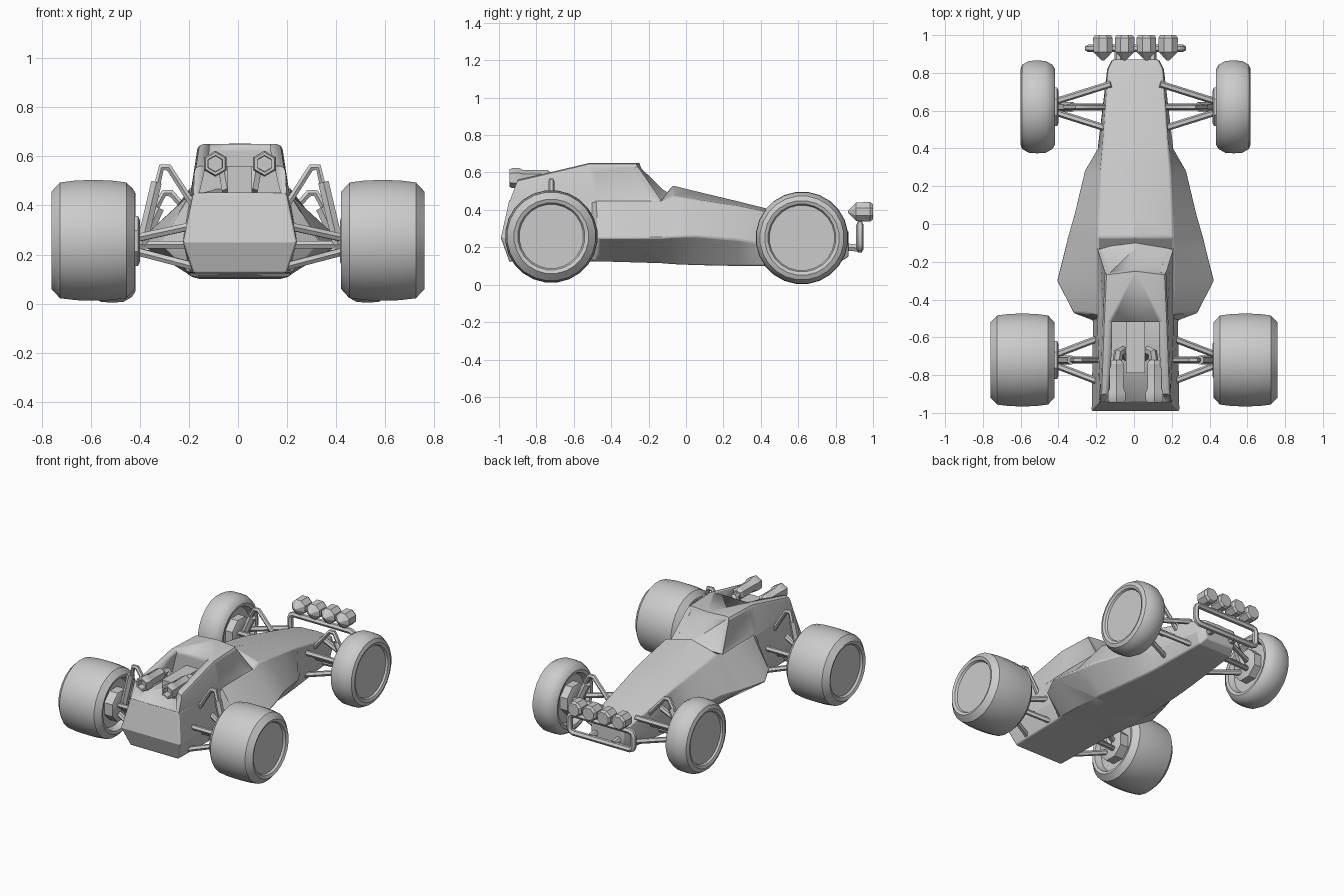
import bpy, bmesh, math
from mathutils import Vector

if "Cube" in bpy.data.objects:
    bpy.data.objects.remove(bpy.data.objects["Cube"])

OFF = 0.008   # bodywork sits a hair off centre
grey = bpy.data.materials.new("plain grey")
grey.diffuse_color = (0.6, 0.6, 0.6, 1)
grey.use_nodes = True
grey.node_tree.nodes["Principled BSDF"].inputs["Base Color"].default_value = grey.diffuse_color


def finish(ob, angle=30):
    ob.data.materials.clear()
    ob.data.materials.append(grey)
    bpy.ops.object.select_all(action='DESELECT')
    ob.select_set(True)
    bpy.context.view_layer.objects.active = ob
    bpy.ops.object.shade_smooth_by_angle(angle=math.radians(angle))
    return ob


def build(name, bm, angle=30):
    bmesh.ops.recalc_face_normals(bm, faces=bm.faces)
    me = bpy.data.meshes.new(name)
    bm.to_mesh(me)
    bm.free()
    ob = bpy.data.objects.new(name, me)
    bpy.context.collection.objects.link(ob)
    return finish(ob, angle)


def loft(bm, rings):
    """Skin closed rings of points and cap both ends."""
    vs = [[bm.verts.new(p) for p in r] for r in rings]
    n = len(vs[0])
    for a, b in zip(vs, vs[1:]):
        for i in range(n):
            bm.faces.new((a[i], a[(i + 1) % n], b[(i + 1) % n], b[i]))
    bm.faces.new(vs[0])
    bm.faces.new(vs[-1])


def lathe(name, profile, centre, axis='x', sign=1, n=24, angle=30):
    """Rings of (position, radius) along the axis."""
    rings = []
    for p, r in profile:
        ring = []
        for i in range(n):
            t = 2 * math.pi * (i + 0.5) / n
            u, w = r * math.cos(t), r * math.sin(t)
            v = Vector((sign * p, u, w)) if axis == 'x' else Vector((u, p, w))
            ring.append(v + Vector(centre))
        rings.append(ring)
    bm = bmesh.new()
    loft(bm, rings)
    return build(name, bm, angle)


def tube(name, pts, r, cyclic=False, res=1):
    cu = bpy.data.curves.new(name, 'CURVE')
    cu.dimensions = '3D'
    cu.bevel_depth = r
    cu.bevel_resolution = res
    cu.use_fill_caps = True
    sp = cu.splines.new('POLY')
    sp.points.add(len(pts) - 1)
    for q, p in zip(sp.points, pts):
        q.co = (*p, 1)
    sp.use_cyclic_u = cyclic
    ob = bpy.data.objects.new(name, cu)
    bpy.context.collection.objects.link(ob)
    bpy.ops.object.select_all(action='DESELECT')
    ob.select_set(True)
    bpy.context.view_layer.objects.active = ob
    bpy.ops.object.convert(target='MESH')
    return finish(bpy.context.view_layer.objects.active, 50)


# Lower body: y, ridge z, shoulder x z, widest x z, floor x z
sections = [
    (0.87, 0.285, 0.12, 0.28, 0.125, 0.21, 0.11, 0.15),
    (0.82, 0.305, 0.145, 0.295, 0.15, 0.20, 0.13, 0.12),
    (0.40, 0.415, 0.175, 0.395, 0.20, 0.22, 0.16, 0.10),
    (0.28, 0.445, 0.185, 0.42, 0.27, 0.24, 0.17, 0.10),
    (0.05, 0.50, 0.195, 0.455, 0.325, 0.26, 0.19, 0.105),
    (-0.07, 0.53, 0.20, 0.475, 0.36, 0.255, 0.20, 0.11),
    (-0.13, 0.46, 0.20, 0.45, 0.375, 0.25, 0.20, 0.115),
    (-0.30, 0.45, 0.20, 0.45, 0.418, 0.25, 0.21, 0.12),
    (-0.47, 0.45, 0.20, 0.45, 0.33, 0.25, 0.21, 0.125),
    (-0.51, 0.45, 0.20, 0.45, 0.225, 0.25, 0.20, 0.125),
    (-0.945, 0.45, 0.19, 0.45, 0.232, 0.25, 0.19, 0.125),
]
rings = []
for y, rz, sx, sz, wx, wz, fx, fz in sections:
    yw = y - 0.045 if y < -0.9 else y
    half = [(sx, y, sz), (wx, yw, wz), (fx, y, fz)]
    rings.append([(OFF, y, rz)] + [(OFF + a, b, c) for a, b, c in half]
                 + [(OFF, y, fz)] + [(OFF - a, b, c) for a, b, c in half[::-1]])
for p in (4, 0):      # keep the tail panel flat below its crease
    x, y, z = rings[-1][p]
    rings[-1][p] = (x, y, z)
bm = bmesh.new()
loft(bm, rings[:-1] + [rings[-1]])
tail = max(bm.faces, key=lambda f: -f.calc_center_median().y)
bm.faces.remove(tail)
bm.verts.ensure_lookup_table()
t = list(bm.verts)[-8:]
for f in ((0, 1, 7), (1, 2, 6, 7), (2, 3, 5, 6), (3, 4, 5)):
    bm.faces.new([t[i] for i in f])
body = build("lower_body", bm, 22)

# Cabin with inset windows
bm = bmesh.new()
half = {'A': (0.185, -0.90, 0.56), 'a': (0.19, -0.945, 0.44), 'B': (0.17, -0.52, 0.65),
        'b': (0.203, -0.52, 0.44), 'C': (0.158, -0.27, 0.65), 'D': (0.203, -0.125, 0.44)}
R = {k: bm.verts.new((OFF + x, y, z)) for k, (x, y, z) in half.items()}
L = {k: bm.verts.new((OFF - x, y, z)) for k, (x, y, z) in half.items()}
C0 = bm.verts.new((OFF, -0.25, 0.652))
D0 = bm.verts.new((OFF, -0.10, 0.495))
for S in (R, L):
    bm.faces.new((S['A'], S['B'], S['b'], S['a']))
    bm.faces.new((S['B'], S['C'], S['D'], S['b']))
    bm.faces.new((S['C'], C0, D0, S['D']))
bm.faces.new((R['A'], R['B'], L['B'], L['A']))
bm.faces.new((R['B'], R['C'], C0, L['C'], L['B']))
bm.faces.new((R['A'], R['a'], L['a'], L['A']))
bm.faces.new((R['a'], R['b'], R['D'], D0, L['D'], L['b'], L['a']))
bmesh.ops.recalc_face_normals(bm, faces=bm.faces)
roof = [e for e in bm.edges if all(v.co.z > 0.54 for v in e.verts)
        and len({v.co.x > OFF for v in e.verts}) == 1 and abs(e.verts[0].co.x - OFF) > 0.05
        and abs(e.verts[1].co.x - OFF) > 0.05]
bmesh.ops.bevel(bm, geom=roof, offset=0.02, segments=2, profile=0.5, affect='EDGES')
bm.normal_update()
big = [f for f in bm.faces if f.calc_area() > 0.012]
for side in (1, -1):
    win = [f for f in big if f.normal.x * side > 0.8 and -0.5 < f.calc_center_median().y]
    bmesh.ops.inset_region(bm, faces=win, thickness=0.035, depth=-0.012, use_even_offset=True)
screen = [f for f in big if f.is_valid and f.normal.y > 0.4 and f.normal.z > 0]
bmesh.ops.inset_region(bm, faces=screen, thickness=0.03, depth=-0.01, use_even_offset=True)
cabin = build("cabin", bm)

# Open engine bay cut through the rear of the cabin
bm = bmesh.new()
prof = [(-0.165, 0.452), (0.165, 0.452), (0.125, 0.62), (0.125, 0.8), (-0.125, 0.8), (-0.125, 0.62)]
loft(bm, [[(OFF + x, y, z) for x, z in prof] for y in (-1.1, -0.52)])
cutter = build("bay_cutter", bm)
cutter.hide_render = True
cutter.hide_set(True)
mod = cabin.modifiers.new("bay", 'BOOLEAN')
mod.operation = 'DIFFERENCE'
mod.object = cutter
mod.solver = 'EXACT'

bev = body.modifiers.new("soft edges", 'BEVEL')
bev.width, bev.segments, bev.angle_limit = 0.008, 2, math.radians(40)

# Engine block in the bay
bm = bmesh.new()
loft(bm, [[(OFF + x, y, z) for x, y in ((-.05, -.79), (.05, -.79), (.05, -.52), (-.05, -.52))]
          for z in (0.44, 0.56)])
build("engine_block", bm)

# Wheels: (x from centre, radius), hub plates
rear_tyre = [(.738, .165), (.738, .172), (.752, .18), (.76, .20), (.725, .238), (.66, .246),
             (.59, .248), (.52, .246), (.455, .238), (.42, .20), (.425, .18), (.47, .165)]
front_tyre = [(.59, .165), (.59, .175), (.603, .182), (.61, .20), (.60, .225), (.565, .245),
              (.52, .248), (.475, .245), (.44, .225), (.425, .20), (.43, .18), (.47, .165)]
for s, side in ((1, "right"), (-1, "left")):
    lathe("rear_wheel_" + side, rear_tyre, (0, -0.72, 0.258), sign=s)
    lathe("front_wheel_" + side, front_tyre, (OFF, 0.62, 0.25), sign=s)
    for end, yc in (("rear", -0.72), ("front", 0.62)):
        lathe(f"{end}_hub_{side}", [(.407, .09), (.415, .11), (.48, .11)], (OFF, yc, 0.255), sign=s, n=8)

        # Suspension arms, damper and top link
        def P(x, y, z):
            return (OFF + s * x, yc + y, z)
        bx = 0.18 if end == "rear" else 0.13
        for dy in (-0.11, 0.11):
            tube(f"{end}_lower_arm_{side}", [P(bx, dy * 1.1, 0.15), P(0.41, dy * 0.3, 0.21)], 0.018)
            tube(f"{end}_upper_arm_{side}", [P(bx, dy * 1.1, 0.32), P(0.41, dy * 0.3, 0.27)], 0.018)
        tube(f"{end}_axle_{side}", [P(bx, 0, 0.24), P(0.42, 0, 0.24)], 0.018)
        tx, tz = (0.32, 0.555) if end == "rear" else (0.31, 0.45)
        tube(f"{end}_damper_{side}", [P(0.40, 0, 0.24), P(tx + 0.02, 0, tz - 0.06)], 0.025)
        tube(f"{end}_damper_rod_{side}", [P(0.37, 0, 0.34), P(tx, 0, tz), P(tx - 0.03, 0, tz),
                                          P(bx, 0, tz - 0.17)], 0.016)

    # Exhausts rising out of the bay
    ex = OFF + s * 0.1
    tube("exhaust_pipe_" + side, [(OFF + s * .05, -.70, .46), (OFF + s * .065, -.67, .54),
                                  (OFF + s * .09, -.68, .57), (ex, -.76, .56)], 0.026)
    lathe("muffler_" + side, [(-.90, .032), (-.945, .034), (-.945, .046), (-.93, .053), (-.89, .053),
                              (-.87, .043), (-.74, .043), (-.72, .028)], (ex, 0, 0.57), 'y', n=6)

# Front bumper loop and mounts
loop = []
for cx, cz, a0 in ((.22, .29, 0), (-.22, .29, 90), (-.22, .22, 180), (.22, .22, 270)):
    for k in range(3):
        a = math.radians(a0 + 45 * k)
        loop.append((OFF + cx + .03 * math.cos(a), .93, cz + .03 * math.sin(a)))
tube("bumper_loop", loop, 0.02, cyclic=True)
for x in (-0.09, 0.09):
    tube("bumper_mount", [(OFF + x, 0.82, 0.205), (OFF + x, 0.93, 0.195)], 0.022)

# Row of four lamps on short posts
for i in range(4):
    x = OFF + (i - 1.5) * 0.115
    lathe("lamp", [(.865, .006), (.91, .054), (.985, .056), (1.0, .045)], (x, 0, 0.39), 'y', n=8)
    tube("lamp_post", [(x, 0.93, 0.31), (x, 0.93, 0.37)], 0.016)
